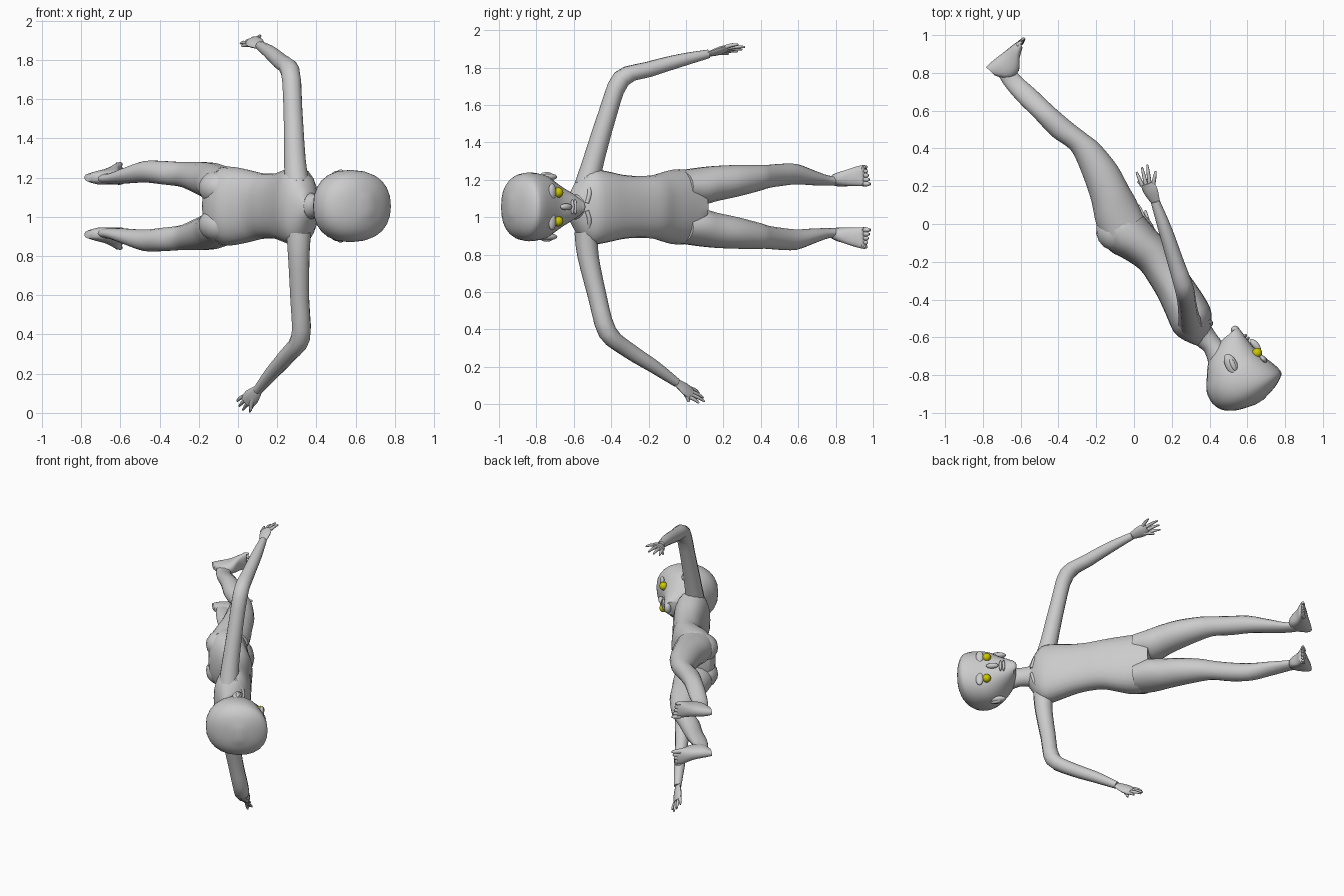
import bpy, bmesh, math
from mathutils import Vector as V

old = bpy.data.objects.get("Cube")
if old:
    bpy.data.objects.remove(old)

MID = 1.055  # height of the body's plane of symmetry


def material(name, rgb):
    m = bpy.data.materials.new(name)
    m.use_nodes = True
    m.diffuse_color = (*rgb, 1)
    b = m.node_tree.nodes["Principled BSDF"]
    b.inputs["Base Color"].default_value = (*rgb, 1)
    b.inputs["Roughness"].default_value = 0.7
    return m


SKIN = material("grey skin", (0.6, 0.6, 0.6))
YELLOW = material("yellow eyes", (0.6, 0.57, 0.0))


def finish(name, bm, mat):
    bmesh.ops.recalc_face_normals(bm, faces=bm.faces)
    me = bpy.data.meshes.new(name)
    bm.to_mesh(me)
    bm.free()
    me.materials.append(mat)
    ob = bpy.data.objects.new(name, me)
    bpy.context.collection.objects.link(ob)
    bpy.ops.object.select_all(action='DESELECT')
    ob.select_set(True)
    bpy.context.view_layer.objects.active = ob
    bpy.ops.object.shade_smooth_by_angle(angle=math.radians(50))
    return ob


def smooth_path(rows, steps):
    """Catmull-Rom interpolation of rows of vectors."""
    out = []
    for i in range(len(rows) - 1):
        p = [rows[max(0, min(len(rows) - 1, i + k))] for k in (-1, 0, 1, 2)]
        for s in range(steps):
            t = s / steps
            out.append([0.5 * (2 * b + (c - a) * t + (2 * a - 5 * b + 4 * c - d) * t * t
                               + (3 * b - a - 3 * c + d) * t ** 3) for a, b, c, d in zip(*p)])
    return out + [rows[-1]]


def loft(name, rings, sides=18, steps=3, power=1.0):
    """Skin over rings given as (centre, half depth, half width)."""
    bm = bmesh.new()
    loops = []
    for c, a, b in smooth_path(rings, steps):
        loop = []
        for k in range(sides):
            t = 2 * math.pi * k / sides
            x, y = math.cos(t), math.sin(t)
            x, y = (math.copysign(abs(q) ** power, q) for q in (x, y))
            loop.append(bm.verts.new(c + a * x + b * y))
        loops.append(loop)
    for p, q in zip(loops, loops[1:]):
        for k in range(sides):
            j = (k + 1) % sides
            bm.faces.new((p[k], p[j], q[j], q[k]))
    bm.faces.new(loops[0])
    bm.faces.new(loops[-1])
    return finish(name, bm, SKIN)


def body(name, rows, **kw):
    """Rows: back x, back y, front x, front y, low z, high z."""
    rings = []
    for bx, by, fx, fy, lo, hi in rows:
        rings.append([V(((bx + fx) / 2, (by + fy) / 2, (lo + hi) / 2)),
                      V(((fx - bx) / 2, (fy - by) / 2, 0)), V((0, 0, (hi - lo) / 2))])
    return loft(name, rings, **kw)


def centred(rows):
    return [(*r[:4], MID - r[4], MID + r[4]) for r in rows]


def flipped(rows):
    return [(*r[:4], 2 * MID - r[5], 2 * MID - r[4]) for r in rows]


def tube(name, pts, radii, flat=1.0, across=None, sides=12, steps=3):
    """Round limb along points; 'across' sets the wide direction of flat ones."""
    pts = [V(p) for p in pts]
    rings = []
    for i, p in enumerate(pts):
        t = (pts[min(i + 1, len(pts) - 1)] - pts[max(i - 1, 0)]).normalized()
        a = V(across or (1, 0.3, 0))
        a = (a - t * a.dot(t)).normalized()
        rings.append([p, a * radii[i], t.cross(a) * radii[i] * flat])
    return loft(name, rings, sides, steps)


def ellipsoid(name, centre, size, yaw=0, mat=SKIN):
    bm = bmesh.new()
    bmesh.ops.create_uvsphere(bm, u_segments=16, v_segments=10, radius=1)
    for v in bm.verts:
        v.co = V((v.co.x * size[0], v.co.y * size[1], v.co.z * size[2]))
    ob = finish(name, bm, mat)
    ob.location = centre
    ob.rotation_euler.z = math.radians(yaw)
    return ob


# Head, neck and torso
body("head", centred([
    (0.645, -0.955, 0.685, -0.93, 0.04), (0.55, -0.985, 0.745, -0.865, 0.12),
    (0.47, -0.985, 0.78, -0.80, 0.165), (0.415, -0.95, 0.765, -0.765, 0.182),
    (0.385, -0.89, 0.725, -0.73, 0.182), (0.385, -0.82, 0.68, -0.695, 0.168),
    (0.39, -0.75, 0.645, -0.665, 0.135), (0.405, -0.70, 0.615, -0.63, 0.105),
    (0.43, -0.66, 0.585, -0.59, 0.08), (0.47, -0.61, 0.55, -0.545, 0.045)]),
    sides=24, power=0.9)
body("neck", centred([
    (0.40, -0.76, 0.50, -0.66, 0.075), (0.375, -0.68, 0.46, -0.615, 0.062),
    (0.335, -0.645, 0.42, -0.56, 0.065), (0.28, -0.58, 0.39, -0.50, 0.09)]))
body("torso", centred([
    (0.335, -0.645, 0.405, -0.565, 0.06), (0.265, -0.615, 0.41, -0.515, 0.15),
    (0.21, -0.57, 0.405, -0.45, 0.20), (0.165, -0.47, 0.365, -0.375, 0.19),
    (0.125, -0.385, 0.31, -0.295, 0.172), (0.08, -0.31, 0.25, -0.205, 0.165),
    (0.03, -0.24, 0.19, -0.11, 0.17), (-0.05, -0.185, 0.13, -0.05, 0.187),
    (-0.13, -0.14, 0.07, 0.02, 0.20), (-0.18, -0.06, 0.02, 0.08, 0.19),
    (-0.18, 0.0, -0.01, 0.12, 0.10)]), sides=24, power=0.88)

# Face
ellipsoid("nose", (0.642, -0.64, MID), (0.018, 0.04, 0.018), 42)
for name, dx, dy in (("upper_lip", 0.602, -0.607), ("lower_lip", 0.588, -0.592)):
    ellipsoid(name, (dx, dy, MID), (0.012, 0.009, 0.04), 42)
ellipsoid("chin", (0.535, -0.56, MID), (0.022, 0.022, 0.035))

# Legs and feet
LEG = [(-0.15, -0.11, 0.05, 0.04, 1.08, 1.25), (-0.20, 0.0, 0.01, 0.13, 1.062, 1.265),
       (-0.225, 0.12, -0.03, 0.20, 1.085, 1.275), (-0.265, 0.24, -0.09, 0.31, 1.11, 1.28),
       (-0.315, 0.36, -0.18, 0.42, 1.14, 1.28), (-0.355, 0.41, -0.235, 0.465, 1.155, 1.28),
       (-0.435, 0.465, -0.32, 0.53, 1.165, 1.285), (-0.525, 0.56, -0.42, 0.615, 1.175, 1.285),
       (-0.62, 0.655, -0.52, 0.71, 1.17, 1.25), (-0.69, 0.74, -0.605, 0.785, 1.168, 1.222),
       (-0.73, 0.81, -0.64, 0.84, 1.168, 1.225)]
FOOT = [(-0.783, 0.83, -0.735, 0.785, 1.18, 1.22), (-0.75, 0.862, -0.66, 0.77, 1.165, 1.235),
        (-0.695, 0.905, -0.61, 0.81, 1.165, 1.25), (-0.645, 0.945, -0.605, 0.88, 1.165, 1.27),
        (-0.61, 0.97, -0.59, 0.935, 1.166, 1.28)]
for side, s in (("left", 1), ("right", -1)):
    turn = (lambda r: r) if s == 1 else flipped
    body(side + "_leg", turn(LEG))
    body(side + "_foot", turn(FOOT), power=0.85)
    for i in range(5):  # toes, the big one innermost
        z = MID + s * (0.123 + 0.0225 * i)
        r = 0.014 - 0.0012 * i
        tube(f"{side}_toe_{i + 1}", [(-0.62, 0.945, z), (-0.595, 0.965, z),
             (-0.58 - 0.006 * i, 0.986 - 0.005 * i, z)], [r, r, r * 0.5], sides=8)
    ellipsoid(side + "_buttock", (-0.10, -0.04, MID + s * 0.093), (0.10, 0.105, 0.09), 30)
    ellipsoid(side + "_eye", (0.652, -0.683, MID + s * 0.077), (0.027,) * 3, 0, YELLOW)
    ellipsoid(side + "_brow", (0.685, -0.715, MID + s * 0.08), (0.015, 0.025, 0.045), 42)
    ellipsoid(side + "_ear", (0.515, -0.745, MID + s * 0.16), (0.032, 0.062, 0.02), 25)
    ellipsoid(side + "_ear_hollow", (0.523, -0.745, MID + s * 0.172), (0.014, 0.036, 0.014), 25)
    tube(side + "_collarbone", [(0.407, -0.53, MID + s * 0.02), (0.398, -0.515, MID + s * 0.08),
         (0.35, -0.535, MID + s * 0.16)], [0.012, 0.012, 0.01], sides=8)

# Arms and hands: path from shoulder to wrist, palm end, fingertips, thumb tip
ARMS = {
    "left": ([(0.30, -0.53, 1.17), (0.29, -0.495, 1.30), (0.28, -0.42, 1.55),
              (0.267, -0.345, 1.74), (0.22, -0.20, 1.79), (0.165, -0.03, 1.838),
              (0.112, 0.12, 1.873)], (0.07, 0.215, 1.90),
             [(0.013, 0.275, 1.885), (0.042, 0.30, 1.897), (0.07, 0.315, 1.91),
              (0.115, 0.28, 1.922)], (0.02, 0.225, 1.872), (1, 0.2, 0.45)),
    "right": ([(0.31, -0.53, 0.92), (0.31, -0.525, 0.80), (0.315, -0.475, 0.58),
               (0.32, -0.42, 0.385), (0.25, -0.31, 0.29), (0.17, -0.17, 0.20),
               (0.10, -0.05, 0.115)], (0.045, 0.03, 0.055),
              [(-0.005, 0.07, 0.06), (0.007, 0.093, 0.035), (0.025, 0.10, 0.015),
               (0.06, 0.07, 0.006)], (0.065, 0.015, 0.012), (-0.65, 0.1, 0.7)),
}
for side, (path, palm, tips, thumb, across) in ARMS.items():
    tube(side + "_arm", path, [0.066, 0.057, 0.05, 0.05, 0.043, 0.036, 0.024], sides=10)
    wrist, palm, across = V(path[-1]), V(palm), V(across).normalized()
    if side == "right":
        across = -across
    centre = wrist.lerp(palm, 0.55)
    tube(side + "_palm", [wrist.lerp(palm, -0.1), centre, palm], [0.024, 0.042, 0.038],
         flat=0.42, across=across, sides=10)
    for i, tip in enumerate(tips):
        root = palm + across * (i - 1.5) * 0.021 - (palm - wrist) * 0.1
        bend = root.lerp(V(tip), 0.55) + V((0, 0, 0.004))
        tube(f"{side}_finger_{i + 1}", [root, bend, tip], [0.011, 0.0095, 0.005], sides=8)
    tube(side + "_thumb", [wrist.lerp(palm, 0.3), centre.lerp(V(thumb), 0.6), thumb],
         [0.014, 0.012, 0.006], sides=8)
